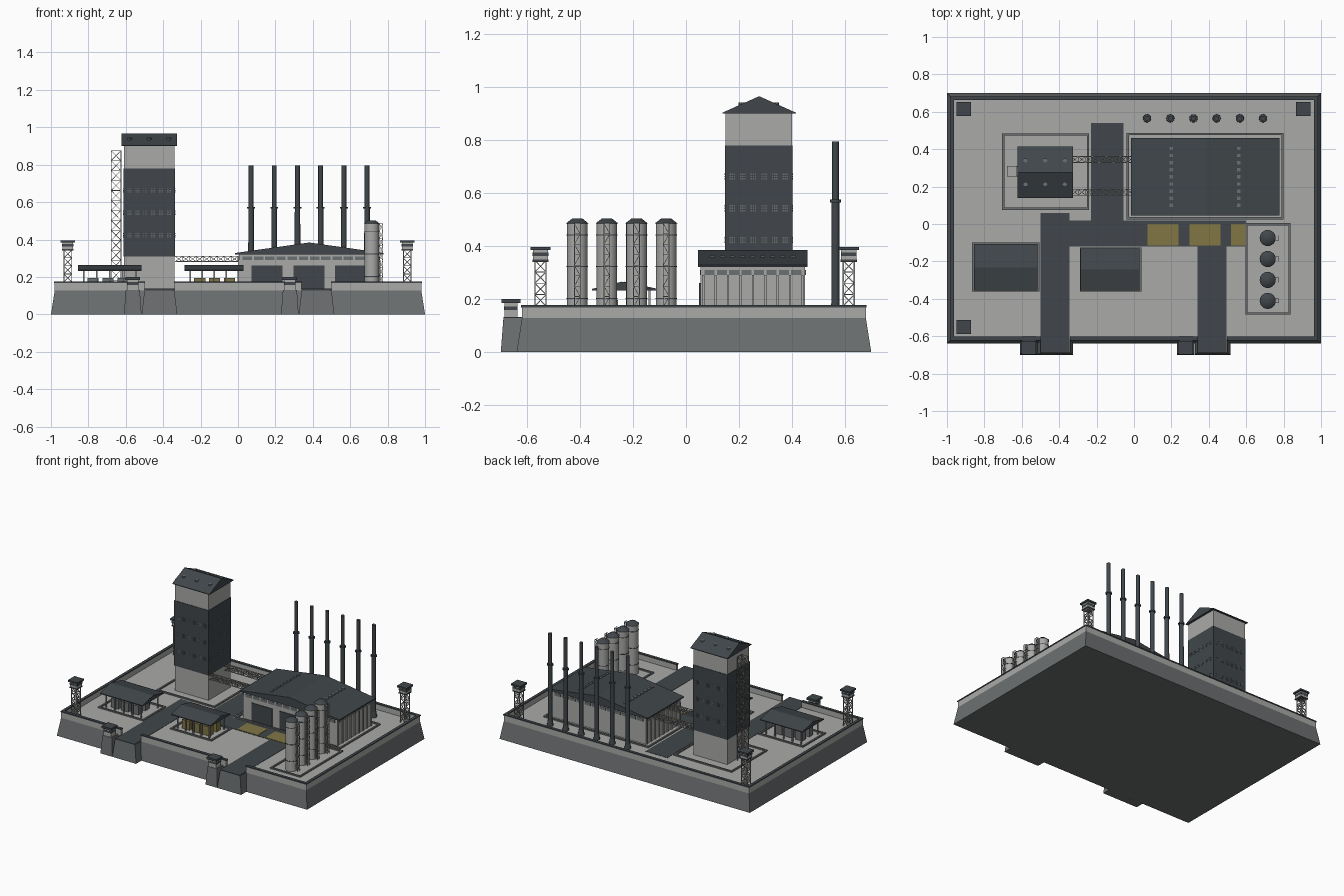
import bpy, bmesh, math
from mathutils import Vector, Matrix

cube = bpy.data.objects.get("Cube")
if cube:
    bpy.data.objects.remove(cube)


def material(name, rgb):
    m = bpy.data.materials.new(name)
    m.use_nodes = True
    m.diffuse_color = (*rgb, 1)
    m.node_tree.nodes["Principled BSDF"].inputs["Base Color"].default_value = (*rgb, 1)
    return m


LIGHT = material("light concrete", (0.40, 0.40, 0.39))
MID = material("grey concrete", (0.15, 0.16, 0.165))
DARK = material("dark slate", (0.052, 0.062, 0.07))
OLIVE = material("olive paint", (0.22, 0.18, 0.06))
STEEL = material("pale steel", (0.34, 0.34, 0.33))
G = 0.13  # yard level


class Part:
    """Collects simple solids into one named object."""

    def __init__(self, name, mat):
        self.name, self.mat, self.bm = name, mat, bmesh.new()

    def box(self, x0, x1, y0, y1, z0, z1):
        m = Matrix.Translation(((x0 + x1) / 2, (y0 + y1) / 2, (z0 + z1) / 2))
        bmesh.ops.create_cube(self.bm, size=1, matrix=m @ Matrix.Diagonal((x1 - x0, y1 - y0, z1 - z0, 1)))

    def block(self, x, y, z, sx, sy, sz):
        self.box(x - sx / 2, x + sx / 2, y - sy / 2, y + sy / 2, z, z + sz)

    def taper(self, low, high, z0, z1):
        # Frustum between two rectangles given as x0, x1, y0, y1
        rings = [[self.bm.verts.new((x, y, z)) for x, y in ((a, c), (b, c), (b, d), (a, d))]
                 for (a, b, c, d), z in ((low, z0), (high, z1))]
        lo, hi = rings
        self.bm.faces.new(lo[::-1])
        self.bm.faces.new(hi)
        for i in range(4):
            j = (i + 1) % 4
            self.bm.faces.new((lo[i], lo[j], hi[j], hi[i]))

    def gable(self, x0, x1, y0, y1, z0, eave, peak, along_x):
        # Closed pitched roof with its ridge along x or y
        a, b = (y0, y1) if along_x else (x0, x1)
        s, e = (x0, x1) if along_x else (y0, y1)
        prof = [(a, z0), (b, z0), (b, eave), ((a + b) / 2, peak), (a, eave)]
        ends = [[self.bm.verts.new((t, p, z) if along_x else (p, t, z)) for p, z in prof] for t in (s, e)]
        for end in ends:
            self.bm.faces.new(end)
        for i in range(5):
            j = (i + 1) % 5
            self.bm.faces.new((ends[0][i], ends[0][j], ends[1][j], ends[1][i]))

    def tube(self, x, y, z0, z1, r0, r1=None, sides=16):
        bmesh.ops.create_cone(self.bm, cap_ends=True, segments=sides, radius1=r0, radius2=r0 if r1 is None else r1,
                              depth=z1 - z0, matrix=Matrix.Translation((x, y, (z0 + z1) / 2)))

    def strut(self, a, b, w=0.005):
        a, b = Vector(a), Vector(b)
        d = b - a
        m = Matrix.Translation((a + b) / 2) @ d.to_track_quat('Z', 'Y').to_matrix().to_4x4()
        bmesh.ops.create_cube(self.bm, size=1, matrix=m @ Matrix.Diagonal((w, w, d.length, 1)))

    def truss(self, start, end, u, v, bays, w=0.004):
        # Four-legged lattice running from start to end, half-widths u and v
        s, e, u, v = map(Vector, (start, end, u, v))
        corners = (-u - v, u - v, u + v, v - u)
        for i, c in enumerate(corners):
            n = corners[(i + 1) % 4]
            self.strut(s + c, e + c, w)
            for k in range(bays):
                p, q = s.lerp(e, k / bays), s.lerp(e, (k + 1) / bays)
                self.strut(q + c, q + n, w * 0.7)
                self.strut(p + (c if k % 2 else n), q + (n if k % 2 else c), w * 0.7)

    def frame(self, x0, x1, y0, y1, w=0.012):
        for a, b, c, d in ((x0, x1, y0, y0 + w), (x0, x1, y1 - w, y1),
                           (x0, x0 + w, y0 + w, y1 - w), (x1 - w, x1, y0 + w, y1 - w)):
            self.box(a, b, c, d, G - 0.005, G + 0.009)

    def done(self, smooth=False):
        bmesh.ops.recalc_face_normals(self.bm, faces=self.bm.faces)
        me = bpy.data.meshes.new(self.name)
        self.bm.to_mesh(me)
        self.bm.free()
        me.materials.append(self.mat)
        ob = bpy.data.objects.new(self.name, me)
        bpy.context.collection.objects.link(ob)
        if smooth:
            bpy.ops.object.select_all(action='DESELECT')
            ob.select_set(True)
            bpy.context.view_layer.objects.active = ob
            bpy.ops.object.shade_smooth_by_angle(angle=math.radians(40))


# Sloped foundation, gate ramps and hut footings
GATES = (-0.42, 0.42)
base = Part("foundation", MID)
base.taper((-1, 1, -0.64, 0.70), (-0.98, 0.98, -0.62, 0.68), 0, G - 0.003)
for g in GATES:
    base.taper((g - 0.095, g + 0.095, -0.70, -0.6), (g - 0.08, g + 0.08, -0.69, -0.6), 0, G - 0.002)
    base.taper((g - 0.19, g - 0.096, -0.70, -0.6), (g - 0.18, g - 0.105, -0.69, -0.6), 0, G)
base.done()

yard = Part("yard", LIGHT)
yard.box(-0.975, 0.975, -0.615, 0.675, G - 0.01, G)
yard.done()

# Perimeter wall with dark coping, open at the gates
wall, coping = Part("perimeter_wall", LIGHT), Part("wall_coping", DARK)
spans = [(-0.98, GATES[0] - 0.08), (GATES[0] + 0.08, GATES[1] - 0.08), (GATES[1] + 0.08, 0.98)]
runs = [(a, b, -0.62, -0.605) for a, b in spans] + [(-0.98, 0.98, 0.665, 0.68)]
runs += [(s - 0.0075, s + 0.0075, -0.605, 0.665) for s in (-0.9725, 0.9725)]
for a, b, c, d in runs:
    wall.box(a, b, c, d, G - 0.004, 0.168)
    coping.box(a - 0.003, b + 0.003, c - 0.003, d + 0.003, 0.168, 0.176)
wall.done()
coping.done()

# Roads and painted loading bays
road = Part("roads", DARK)
for a, b, c, d in ((-0.5, -0.345, -0.69, 0.06), (0.34, 0.495, -0.69, -0.12),
                   (-0.345, 0.60, -0.12, 0.02), (-0.23, -0.055, 0.02, 0.54)):
    road.box(a, b, c, d, G - 0.004, G + 0.002)
road.done()
DOORS = (0.155, 0.38, 0.60)
bays = Part("loading_bays", OLIVE)
for x in DOORS:
    bays.box(x - 0.082, min(x + 0.082, 0.597), -0.115, 0.0, G, G + 0.004)
bays.done()

# Raised kerbs around each plot
kerb = Part("plot_kerbs", MID)
for plot in ((-0.705, -0.24, 0.075, 0.485), (-0.04, 0.80, 0.025, 0.487), (0.595, 0.837, -0.485, 0.005),
             (-0.865, -0.505, -0.36, -0.10), (-0.29, 0.04, -0.36, -0.125)):
    kerb.frame(*plot)
kerb.done()

# Tall processing tower
tower = Part("tower_body", LIGHT)
tower.box(-0.61, -0.34, 0.15, 0.40, G, 0.905)
tower.done()
band = Part("tower_cladding", DARK)
band.box(-0.613, -0.337, 0.147, 0.403, 0.31, 0.78)
band.done()
roof = Part("tower_roof", DARK)
roof.gable(-0.622, -0.325, 0.138, 0.415, 0.90, 0.904, 0.966, True)
roof.done()
panes = Part("tower_windows", MID)
for z in (0.42, 0.54, 0.66):
    for i in range(6):
        for k in (-0.008, 0.0, 0.008):
            x, y = -0.475 + (i - 2.5) * 0.042, 0.275 + (i - 2.5) * 0.04
            for h in (-0.009, 0, 0.009):
                panes.block(x + k, 0.275, z + h, 0.005, 0.26, 0.005)
                panes.block(-0.475, y + k, z + h, 0.28, 0.005, 0.005)
panes.done()
vents = Part("tower_roof_vents", MID)
for x in (-0.58, -0.475, -0.37):
    for y in (0.21, 0.34):
        vents.tube(x, y, 0.92, 0.942, 0.012, sides=8)
vents.done()

# Hoist mast and conveyor bridges
truss = Part("hoist_mast", STEEL)
truss.truss((-0.652, 0.282, G), (-0.652, 0.282, 0.875), (0.026, 0, 0), (0, 0.026, 0), 14)
truss.done()
bridge = Part("conveyor_bridges", STEEL)
for y in (0.17, 0.345):
    bridge.truss((-0.335, y, 0.296), (0.0, y, 0.296), (0, 0.016, 0), (0, 0, 0.014), 9)
bridge.done()

# Main hall with pitched roof, doors, windows and pilasters
hall = Part("hall_body", LIGHT)
hall.box(0.005, 0.755, 0.055, 0.45, G, 0.325)
for i in range(9):
    hall.block(0.38, 0.065 + i * 0.0469, G, 0.762, 0.008, 0.16)
hall.done()
roof = Part("hall_roof", DARK)
roof.gable(-0.015, 0.778, 0.045, 0.46, 0.32, 0.328, 0.384, False)
roof.done()
doors = Part("hall_doors", DARK)
for x in DOORS:
    doors.block(x, 0.054, G, 0.165, 0.008, 0.13)
doors.done()
panes = Part("hall_windows", MID)
for i in range(8):
    panes.block(0.38, 0.0885 + i * 0.0469, 0.29, 0.756, 0.038, 0.02)
for i in range(12):
    panes.block(0.05 + i * 0.06, 0.2525, 0.29, 0.05, 0.401, 0.02)
panes.done()
vents = Part("hall_roof_vents", MID)
for x in (0.2, 0.56):
    for i in range(9):
        vents.block(x, 0.10 + i * 0.038, 0.345, 0.018, 0.018, 0.018)
vents.done()

# Storage silos with caps, hoops and ladder cages
shell, caps, ladder = Part("silos", LIGHT), Part("silo_caps", DARK), Part("silo_ladders", STEEL)
for y in (-0.075, -0.187, -0.299, -0.411):
    shell.tube(0.715, y, G, 0.488, 0.039, sides=24)
    caps.tube(0.715, y, 0.485, 0.503, 0.043, 0.02, 24)
    for z in (0.2, 0.32, 0.44):
        caps.tube(0.715, y, z, z + 0.004, 0.041, sides=24)
    ladder.truss((0.765, y, G), (0.765, y, 0.485), (0.009, 0, 0), (0, 0.011, 0), 9, 0.003)
for part in (shell, caps):
    part.done(True)
ladder.done()

# Row of chimneys
stack = Part("chimneys", DARK)
for i in range(6):
    x, y = 0.07 + i * 0.124, 0.565
    stack.tube(x, y, G, 0.17, 0.022, 0.016)
    stack.tube(x, y, 0.17, 0.57, 0.016, 0.0145)
    stack.tube(x, y, 0.565, 0.575, 0.021)
    stack.tube(x, y, 0.575, 0.795, 0.013)
stack.done(True)

# Open storage sheds with crates
cover, posts = Part("shed_roofs", DARK), Part("shed_posts", STEEL)
crates, bins = Part("olive_crates", OLIVE), Part("grey_crates", MID)
for x0, x1, y0, y1, goods in ((-0.855, -0.515, -0.355, -0.108, bins), (-0.285, 0.03, -0.355, -0.13, crates)):
    cover.gable(x0, x1, y0, y1, 0.232, 0.238, 0.265, True)
    for i in range(5):
        x = x0 + 0.03 + i * (x1 - x0 - 0.06) / 4
        for y in (y0 + 0.03, y1 - 0.03):
            posts.block(x, y, G, 0.008, 0.008, 0.105)
    for i in range(3):
        for y in (-0.28, -0.2):
            goods.block(x0 + 0.08 + i * 0.08, y, G, 0.06, 0.045, 0.065)
for part in (cover, posts, crates, bins):
    part.done()

# Corner watchtowers and gate huts
legs, cabin, dark = Part("watchtower_legs", STEEL), Part("guard_cabins", LIGHT), Part("guard_roofs_and_windows", DARK)
for x, y in ((-0.91, 0.615), (0.905, 0.615), (-0.91, -0.55)):
    legs.truss((x, y, G), (x, y, 0.345), (0.021, 0, 0), (0, 0.021, 0), 5, 0.005)
    cabin.block(x, y, 0.34, 0.058, 0.058, 0.045)
    dark.block(x, y, 0.34, 0.062, 0.062, 0.008)
    dark.block(x, y, 0.362, 0.06, 0.06, 0.014)
    dark.block(x, y, 0.384, 0.076, 0.076, 0.012)
for g in GATES:
    x, y = g - 0.143, -0.662
    cabin.block(x, y, G, 0.06, 0.05, 0.055)
    dark.block(x, y, 0.158, 0.062, 0.052, 0.014)
    dark.block(x, y, 0.184, 0.077, 0.072, 0.015)
for part in (legs, cabin, dark):
    part.done()
